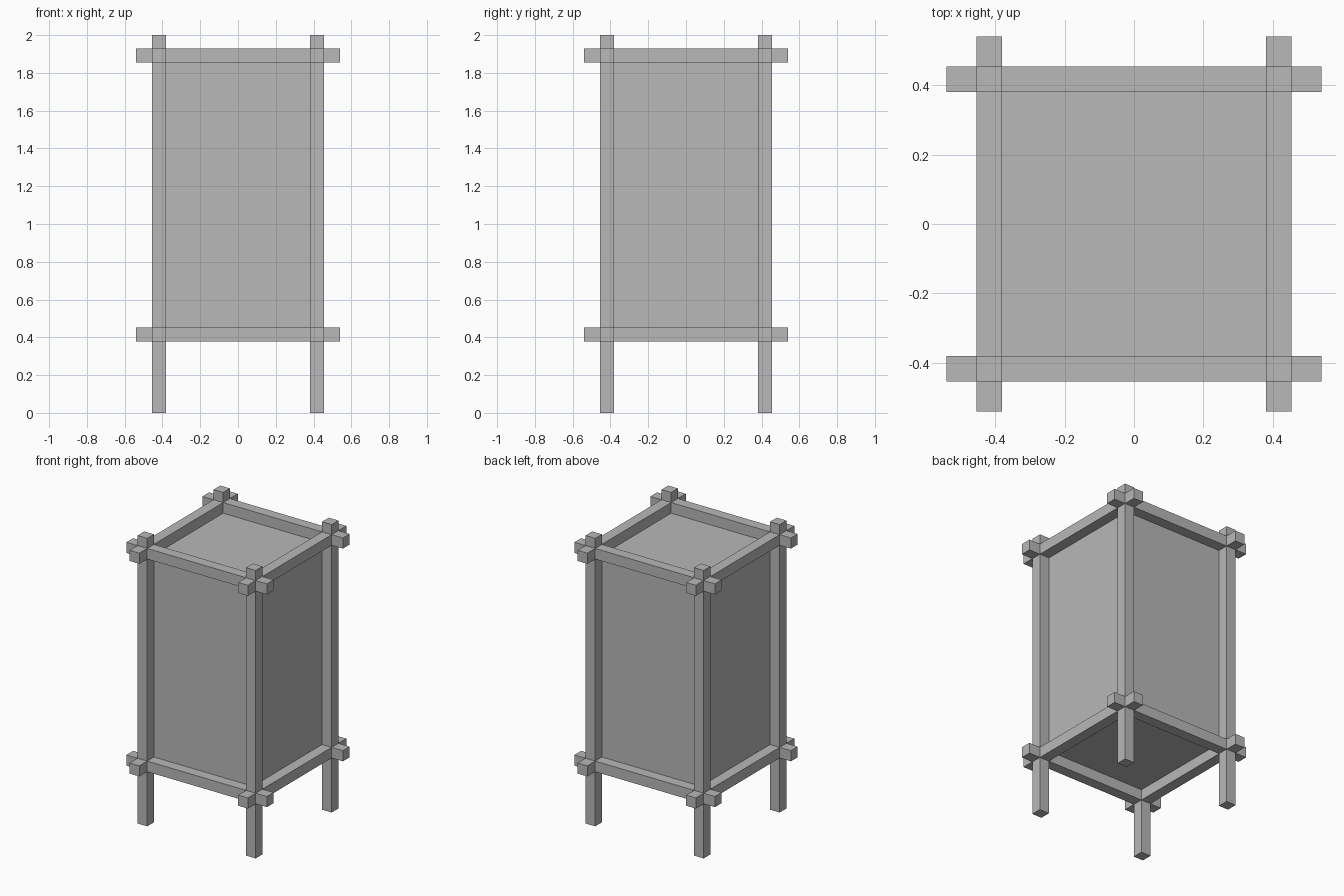
import bpy

cube = bpy.data.objects.get("Cube")
if cube:
    bpy.data.objects.remove(cube, do_unlink=True)

GREY = (0.48, 0.48, 0.48, 1.0)
mat = bpy.data.materials.new("plain_grey")
mat.use_nodes = True
mat.diffuse_color = GREY
mat.node_tree.nodes["Principled BSDF"].inputs["Base Color"].default_value = GREY

BAR = 0.074               # thickness of every post and rail
OFFSET = 0.417            # distance of bar centres from the middle
INNER = OFFSET - BAR / 2  # inner faces of the frame
RAIL = 1.08               # rail length, overlapping the corners
RAIL_HEIGHTS = {"lower": 0.416, "upper": 1.893}


def box(name, centre, size):
    bpy.ops.mesh.primitive_cube_add(size=1, location=centre)
    obj = bpy.context.object
    obj.name = name
    obj.scale = size
    bpy.ops.object.transform_apply(location=False, rotation=False, scale=True)
    obj.data.materials.append(mat)
    return obj


# Corner posts
for x_side, sx in (("right", -1), ("left", 1)):
    for y_side, sy in (("front", -1), ("back", 1)):
        box(f"{y_side}_{x_side}_post", (sx * OFFSET, sy * OFFSET, 1), (BAR, BAR, 2))

# Crossing rails at the bottom and top of the shade
for level, z in RAIL_HEIGHTS.items():
    for side, s in (("front", -1), ("back", 1)):
        box(f"{level}_{side}_rail", (0, s * OFFSET, z), (RAIL, BAR, BAR))
    for side, s in (("right", -1), ("left", 1)):
        box(f"{level}_{side}_rail", (s * OFFSET, 0, z), (BAR, RAIL, BAR))

# Closed shade between the frames
bottom = RAIL_HEIGHTS["lower"] + BAR / 2
top = RAIL_HEIGHTS["upper"] - BAR / 2
box("shade", (0, 0, (bottom + top) / 2), (INNER * 2, INNER * 2, top - bottom))
